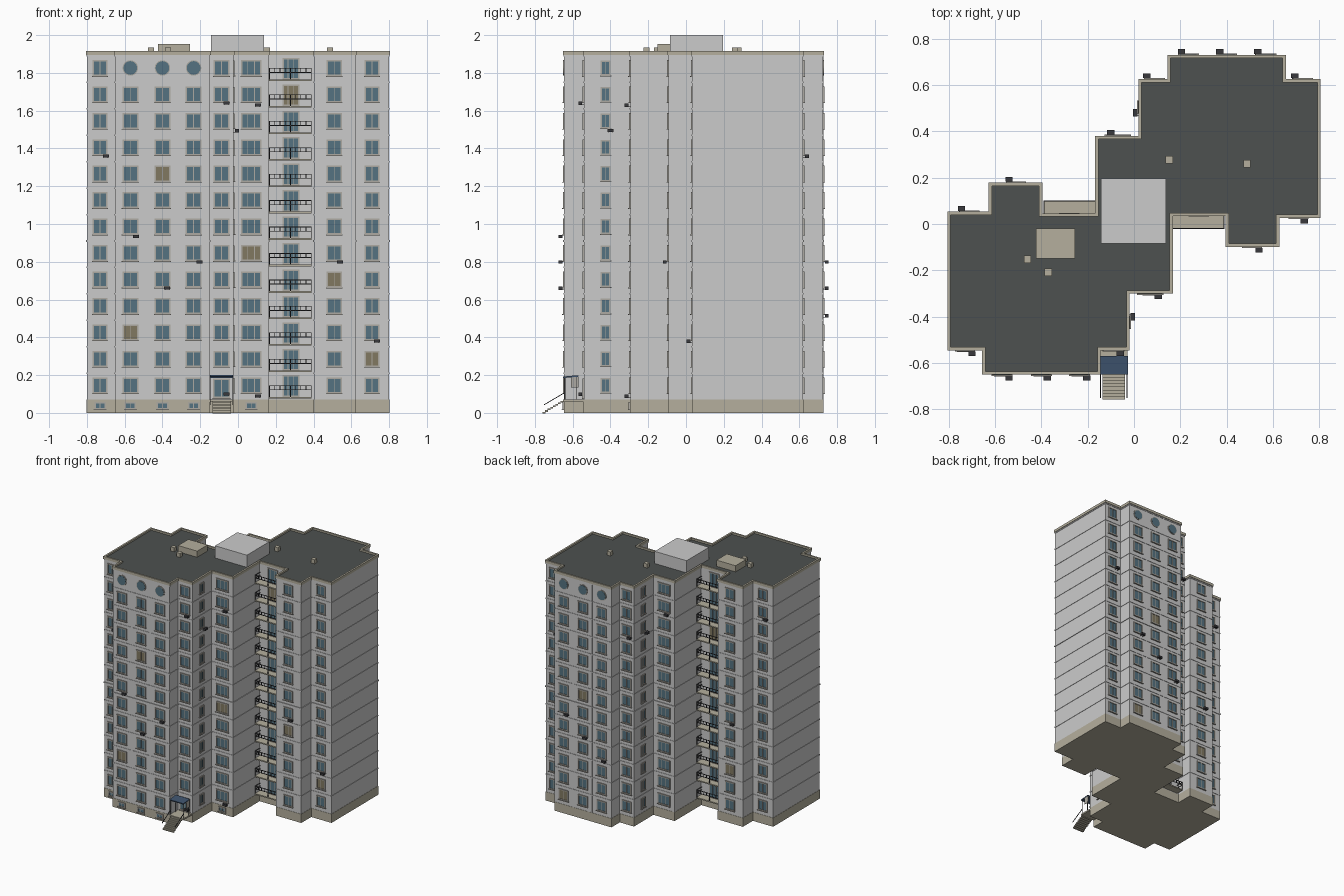
import bpy, bmesh, math
from mathutils import Matrix, Vector

if "Cube" in bpy.data.objects:
    bpy.data.objects.remove(bpy.data.objects["Cube"])

COLORS = {
    "cream": (0.46, 0.43, 0.34), "roof": (0.075, 0.083, 0.08), "glass": (0.09, 0.17, 0.22),
    "frame": (0.42, 0.40, 0.36), "lit": (0.22, 0.19, 0.12), "dark": (0.04, 0.04, 0.045),
    "blue": (0.05, 0.09, 0.16), "white": (0.75, 0.75, 0.73),
}
mats = {}
for key, c in COLORS.items():
    mats[key] = bpy.data.materials.new(key)
    mats[key].diffuse_color = (*c, 1)

parts = {}  # part name -> (bmesh, material key)


def part(name, mat=None):
    if name not in parts:
        parts[name] = (bmesh.new(), mat)
    return parts[name][0]


def box(bm, lo, hi, M=Matrix()):
    lo, hi = Vector(lo), Vector(hi)
    S = Matrix.Diagonal((*(hi - lo), 1))
    bmesh.ops.create_cube(bm, size=1, matrix=M @ Matrix.Translation((lo + hi) / 2) @ S)


# The plan is symmetric under a half turn about (0, 0.04)
HALF = [(-.80, -.54), (-.65, -.54), (-.65, -.645), (-.15, -.645), (-.15, -.54), (-.025, -.54),
        (-.025, -.295), (.162, -.295), (.162, .04), (.402, .04), (.402, -.093), (.622, -.093),
        (.622, .033), (.80, .033)]
PLAN = HALF + [(-x, .08 - y) for x, y in HALF]
TURN = Matrix.Translation((0, .08, 0)) @ Matrix.Rotation(math.pi, 4, 'Z')


def offset(d):
    out, n = [], len(PLAN)
    for i in range(n):
        a, b, c = (Vector(PLAN[(i + k) % n]) for k in (-1, 0, 1))
        u, v = (b - a).normalized(), (c - b).normalized()
        out.append((b.x + d * (u.y + v.y), b.y - d * (u.x + v.x)))
    return out


def prism(bm, d, z0, z1):
    low = [bm.verts.new((x, y, z0)) for x, y in offset(d)]
    top = [bm.verts.new((x, y, z1)) for x, y in offset(d)]
    n = len(low)
    bm.faces.new(top)
    bm.faces.new(low[::-1])
    for i in range(n):
        j = (i + 1) % n
        bm.faces.new((low[i], low[j], top[j], top[i]))


def ring(bm, d_out, d_in, z0, z1):
    loops = [[bm.verts.new((x, y, z)) for x, y in offset(d)]
             for d, z in ((d_out, z0), (d_out, z1), (d_in, z1), (d_in, z0))]
    n = len(PLAN)
    for k in range(4):
        p, q = loops[k], loops[(k + 1) % 4]
        for i in range(n):
            j = (i + 1) % n
            bm.faces.new((p[i], p[j], q[j], q[i]))


# Main shell: plinth, walls, floor belts, roof deck and parapet
prism(part("plinth", "cream"), .002, 0, .07)
prism(part("walls"), 0, .07, 1.895)
for i in range(13):
    z = .21 + .14 * i
    if i == 5:
        ring(part("middle_belt", "white"), .005, -.002, z - .004, z + .005)
    else:
        ring(part("floor_belts"), .003, -.002, z - .004, z + .004)
prism(part("roof_deck", "roof"), -.003, 1.895, 1.903)
ring(part("parapet", "cream"), .006, -.008, 1.895, 1.916)


# Openings: local origin on the wall face, outside is -y
def window(M, w, h, lit=False, panes=2):
    fr, t = part("window_frames", "frame"), .008
    w, h = w / 2, h / 2
    for s in (-1, 1):
        x, z = s * (w - t / 2), s * (h - t / 2)
        box(fr, (x - t / 2, -.007, -h), (x + t / 2, .001, h), M)
        box(fr, (-w + t, -.007, z - t / 2), (w - t, .001, z + t / 2), M)
    box(fr, (-w - .003, -.011, -h - .004), (w + .003, .001, -h), M)
    glass = part("lit_panes", "lit") if lit else part("window_panes", "glass")
    box(glass, (-w + t, -.003, -h + t), (w - t, .001, h - t), M)
    for k in range(1, panes):
        x = -w + 2 * w * k / panes
        box(fr, (x - .002, -.005, -h + t), (x + .002, .001, h - t), M)


def round_window(M):
    R = M @ Matrix.Rotation(math.pi / 2, 4, 'X')
    for name, mat, r, d in (("round_frames", "frame", .041, .010), ("round_panes", "glass", .036, .013)):
        bmesh.ops.create_cone(part(name, mat), cap_ends=True, segments=28,
                              radius1=r, radius2=r, depth=d, matrix=R)


def balcony(M):
    box(part("balcony_slabs", "cream"), (-.115, -.062, 0), (.11, .001, .009), M)
    rail = part("balcony_rails", "dark")
    for z in (.044, .066):
        box(rail, (-.115, -.062, z), (.11, -.058, z + .004), M)
        for x in (-.115, .106):
            box(rail, (x, -.058, z), (x + .004, 0, z + .004), M)
    for k in range(9):
        x = -.115 + k * .221 / 8
        z0 = .009 if k % 4 == 0 else .044
        box(rail, (x, -.062, z0), (x + .004, -.058, .068), M)


# columns: x, wall y, width
COLS = [(-.73, -.54, .08), (-.57, -.645, .085), (-.40, -.645, .085), (-.235, -.645, .085),
        (-.088, -.54, .085), (.07, -.295, .108), (.51, -.093, .082), (.71, .033, .08)]
LIT = [{(1, 2), (2, 8), (5, 5), (6, 4), (7, 1)}, {(1, 0), (2, 6), (6, 2)}]
SIDE = Matrix.Rotation(math.pi / 2, 4, 'Z')
for half, B in enumerate((Matrix(), TURN)):
    for f in range(13):
        z = .146 + .14 * f
        for c, (x, y, w) in enumerate(COLS):
            M = B @ Matrix.Translation((x, y, z))
            if f == 12 and c in (1, 2, 3):
                round_window(M)
            elif not (half == 0 and f == 0 and c == 4):
                window(M, w, .085, (c, f) in LIT[half], 3 if c == 5 else 2)
        window(B @ Matrix.Translation((-.025, -.425, z)) @ SIDE, .053, .08)
        window(B @ Matrix.Translation((.28, .04, z - .004)), .09, .115, f == (11, 9)[half], 3)
        balcony(B @ Matrix.Translation((.28, .04, .076 + .14 * f)))
    # vertical panel joints on the wide wall
    for x in (-.485, -.32):
        box(part("panel_joints"), (x - .002, -.647, .07), (x + .002, -.644, 1.89), B)

# Basement windows along the front
for c in (0, 1, 2, 3, 5):
    window(Matrix.Translation((COLS[c][0], COLS[c][1] - .002, .038)), .062, .04)

# Air conditioners: x, wall y, z (front set, then back set in turned coordinates)
AC = [[(-.70, -.54, 1.36), (-.54, -.645, .935), (-.375, -.645, .66), (-.205, -.645, .80),
       (-.06, -.54, 1.64), (-.06, -.54, .10), (.105, -.295, 1.63), (.105, -.295, .09),
       (.54, -.093, .80), (.735, .033, .38)],
      [(-.695, -.54, 1.36), (-.535, -.645, .80), (-.37, -.645, .66), (-.205, -.645, .515),
       (-.055, -.54, 1.50), (.10, -.295, 1.63), (.54, -.093, .80), (.745, .033, 1.64)]]
for B, units in zip((Matrix(), TURN), AC):
    places = [Matrix.Translation(u) for u in units]
    places.append(Matrix.Translation((-.025, -.40, 1.495)) @ SIDE)
    for P in places:
        box(part("air_conditioners", "dark"), (-.016, -.03, -.008), (.016, -.01, .008), B @ P)
        for x in (-.012, .009):
            box(part("air_conditioners", "dark"), (x, -.03, -.01), (x + .003, .001, -.008), B @ P)

# Roof structures
box(part("lift_house"), (-.143, -.085, 1.9), (.138, .197, 2.0))
box(part("roof_hatch", "cream"), (-.423, -.15, 1.9), (-.255, -.02, 1.952))
for x, y in ((-.46, -.153), (-.37, -.208), (.153, .277), (.488, .26)):
    box(part("roof_vents", "cream"), (x - .016, y - .016, 1.9), (x + .016, y + .016, 1.935))

# Entrance: door, landing, steps and canopy
D = Matrix.Translation((-.088, -.54, .13))
window(D, .09, .105)
box(part("landing", "cream"), (-.148, -.65, .058), (-.028, -.54, .07))
for k in range(8):
    y, z = -.65 - k * .0135, .062 - k * .008
    box(part("entrance_steps", "cream"), (-.135, y - .0145, z - .008), (-.038, y, z))
for x in (-.146, -.032):
    for y in (-.642, -.58):
        box(part("canopy_posts", "dark"), (x, y, .07), (x + .004, y + .004, .19))
    R = Matrix.Translation((x, -.642, .105)) @ Matrix.Rotation(math.radians(30.5), 4, 'X')
    box(part("step_handrails", "dark"), (0, -.125, 0), (.004, 0, .004), R)
box(part("canopy_side", "frame"), (-.031, -.61, .135), (-.028, -.57, .19))
C = Matrix.Translation((-.087, -.61, .192)) @ Matrix.Rotation(math.radians(5), 4, 'X')
box(part("canopy_roof", "blue"), (-.061, -.04, -.004), (.061, .04, .004), C)

# Turn every collected part into an object
for name, (bm, mat) in parts.items():
    bmesh.ops.recalc_face_normals(bm, faces=bm.faces)
    me = bpy.data.meshes.new(name)
    bm.to_mesh(me)
    bm.free()
    if mat:
        me.materials.append(mats[mat])
    bpy.context.collection.objects.link(bpy.data.objects.new(name, me))

for m in bpy.data.materials:
    if m.users and not m.is_grease_pencil:
        m.use_nodes = True
        m.node_tree.nodes["Principled BSDF"].inputs["Base Color"].default_value = m.diffuse_color
